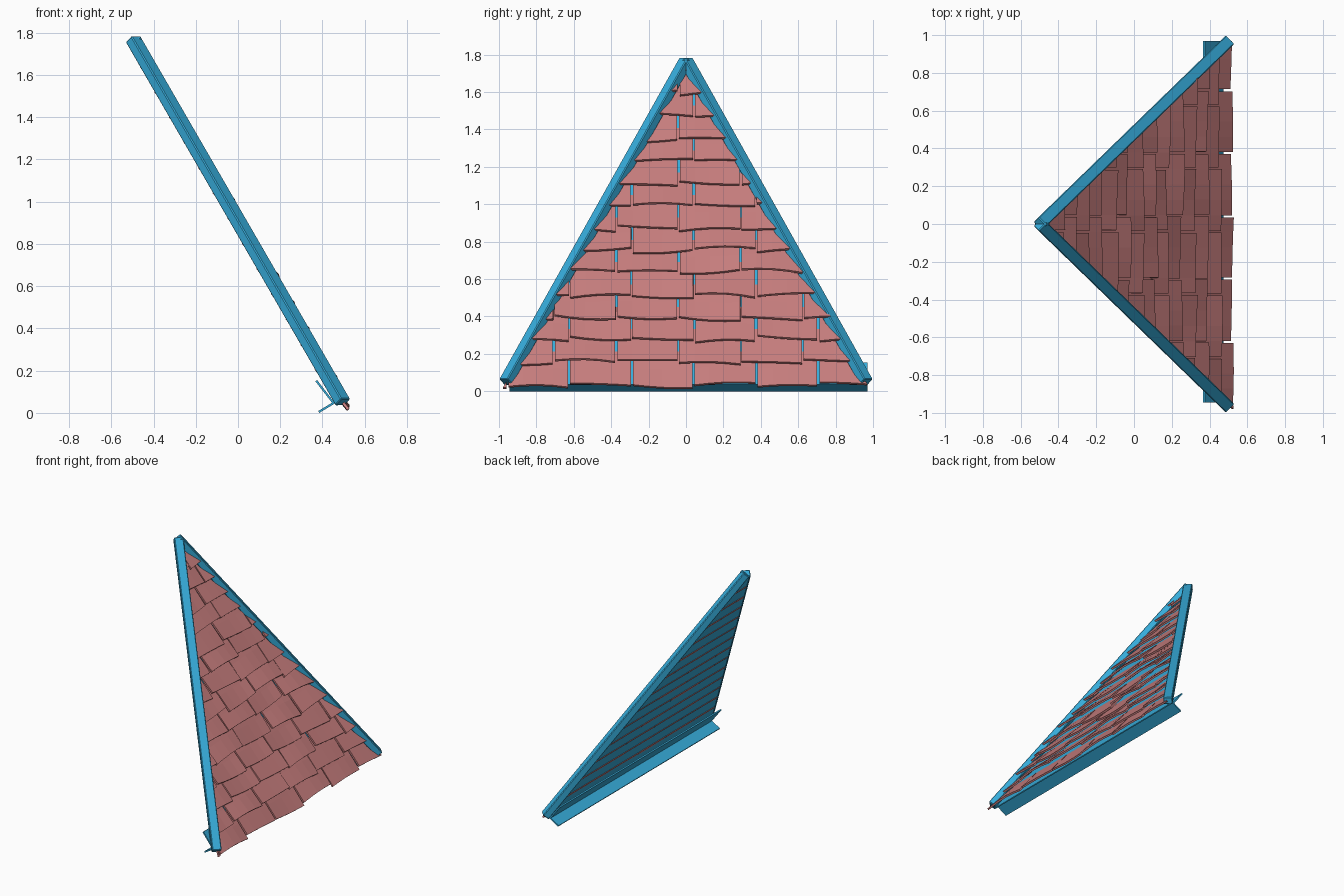
import bpy, bmesh, random
from math import sin, pi
from mathutils import Vector, Matrix

random.seed(4)
if "Cube" in bpy.data.objects:
    bpy.data.objects.remove(bpy.data.objects["Cube"])


def make_material(name, rgb):
    m = bpy.data.materials.new(name)
    m.use_nodes = True
    m.diffuse_color = (*rgb, 1)
    m.node_tree.nodes["Principled BSDF"].inputs["Base Color"].default_value = (*rgb, 1)
    return m


BLUE = make_material("blue trim", (0.037, 0.41, 0.70))
RED = make_material("dusty red tile", (0.58, 0.21, 0.21))


def finish(name, bm, mat, matrix=None):
    bmesh.ops.recalc_face_normals(bm, faces=bm.faces[:])
    me = bpy.data.meshes.new(name)
    bm.to_mesh(me)
    bm.free()
    me.materials.append(mat)
    ob = bpy.data.objects.new(name, me)
    bpy.context.collection.objects.link(ob)
    if matrix:
        ob.matrix_world = matrix
    return ob


def frame(x, y, z, origin):
    return Matrix.Translation(origin) @ Matrix((x, y, z)).transposed().to_4x4()


def prism(bm, points, offset):
    face = bm.faces.new([bm.verts.new(p) for p in points])
    ext = bmesh.ops.extrude_face_region(bm, geom=[face])["geom"]
    bmesh.ops.translate(bm, vec=offset, verts=[v for v in ext if isinstance(v, bmesh.types.BMVert)])


# Roof plane: local x runs across, y up the slope, z outward
base = Vector((0.497, 0, 0.05))
apex = Vector((-0.497, 0, 1.77))
slope = apex - base
LENGTH = slope.length
HALF = 0.964
up = slope.normalized()
across = Vector((0, 1, 0))
roof = frame(across, up, across.cross(up), base)

# Backing board
bm = bmesh.new()
prism(bm, [(-HALF, 0, -0.034), (HALF, 0, -0.034), (0, LENGTH, -0.034)], (0, 0, 0.008))
finish("backing_board", bm, BLUE, roof)

# Hip beams along both sloping edges
for side, label in ((-1, "right_facing"), (1, "left_facing")):
    low = base + across * HALF * side
    run = apex - low
    h = run.normalized()
    s = h.cross(Vector((0, 0, 1))).normalized()
    bm = bmesh.new()
    bmesh.ops.create_cube(bm, size=1)
    bmesh.ops.scale(bm, vec=(0.064, run.length, 0.05), verts=bm.verts[:])
    bmesh.ops.bevel(bm, geom=bm.edges[:], offset=0.005, segments=1, affect='EDGES')
    finish("hip_beam_" + label, bm, BLUE, frame(s, h, s.cross(h), (low + apex) / 2))

# Overlapping shingles, clipped to the hips
ROWS, STEP, WIDTH, OVERLAP = 15, 0.138, 0.333, 0.09
shingles = bmesh.new()
for row in range(ROWS):
    start = -0.025 + row * STEP
    shift = 0.042 if row % 2 == 0 else -0.04
    for col in range(-4, 4):
        left = shift + col * WIDTH
        if min(abs(left), abs(left + WIDTH)) > HALF * (1 - start / LENGTH) + 0.02 and left * (left + WIDTH) > 0:
            continue
        lift = random.uniform(0.012, 0.034) if row else 0.012
        drop = random.uniform(-0.012, 0.012)
        skew = random.uniform(-0.012, 0.012)
        bow = random.uniform(-0.008, 0.01)
        gap = random.uniform(0.002, 0.008)
        bm = bmesh.new()
        bmesh.ops.create_grid(bm, x_segments=4, y_segments=2, size=0.5)
        for v in bm.verts:
            a, b = v.co.x + 0.5, v.co.y + 0.5
            v.co = (left + gap + a * (WIDTH - 2 * gap),
                    start + b * (STEP + OVERLAP) + (1 - b) * (drop + skew * (2 * a - 1) + bow * sin(pi * a)),
                    lift * (1 - b) - 0.026 * b + bow * sin(pi * a) * (1 - b))
        for side in (-1, 1):
            bmesh.ops.bisect_plane(bm, geom=bm.verts[:] + bm.edges[:] + bm.faces[:],
                                   plane_co=(side * (HALF - 0.005), 0, 0),
                                   plane_no=(side * LENGTH, HALF, 0), clear_outer=True)
        if bm.faces:
            bmesh.ops.solidify(bm, geom=bm.faces[:], thickness=0.013)
            me = bpy.data.meshes.new("tile_piece")
            bm.to_mesh(me)
            shingles.from_mesh(me)
            bpy.data.meshes.remove(me)
        bm.free()
finish("shingles", shingles, RED, roof)

# Folded trim strip under the lower edge
bm = bmesh.new()
profile = [(0.375, 0.155), (0.46, 0.045), (0.385, 0), (0.38, 0.009), (0.445, 0.048), (0.366, 0.15)]
prism(bm, [(x, -0.945, z) for x, z in profile], (0, 1.915, 0))
finish("eave_trim", bm, BLUE)
